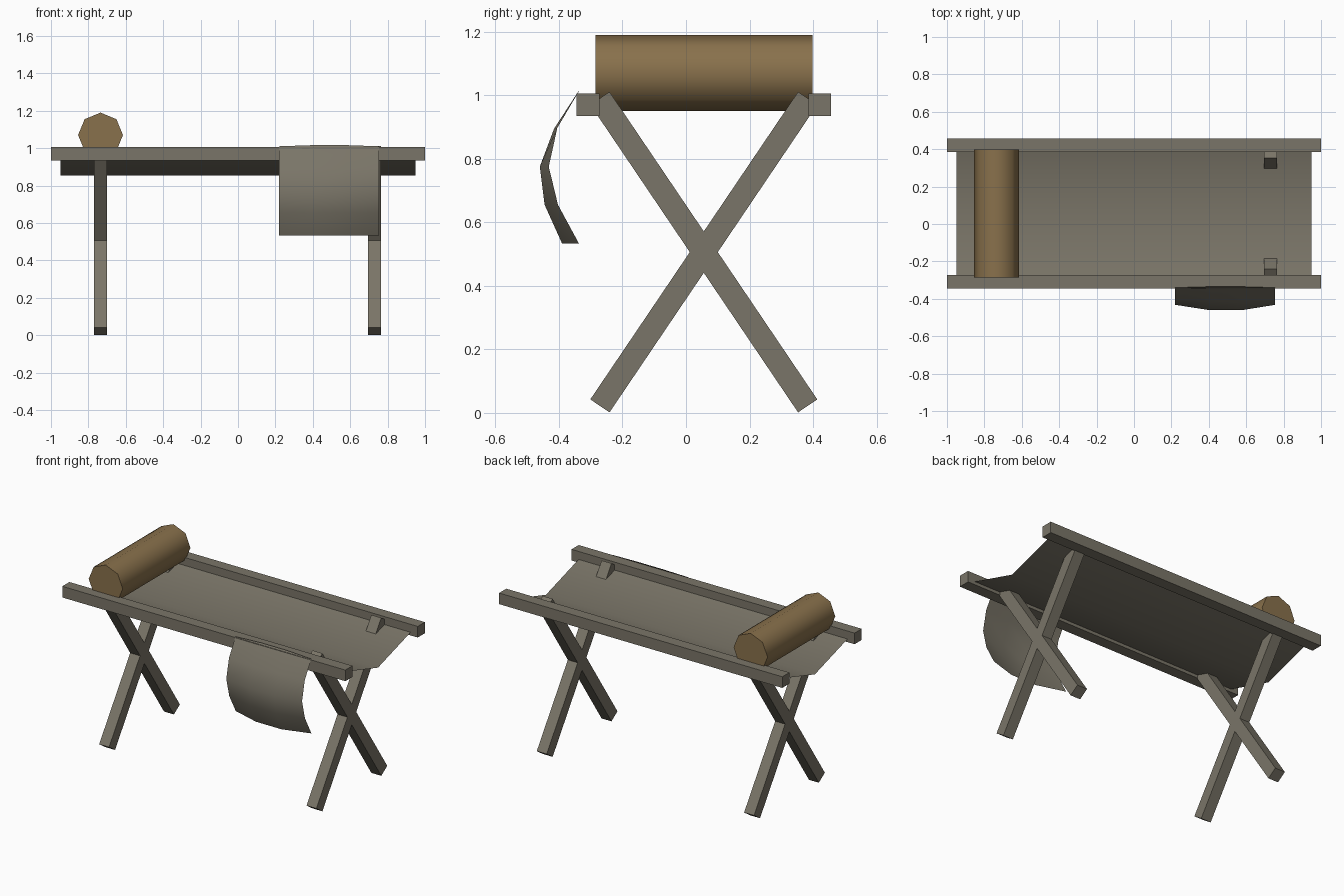
import bpy, math
from mathutils import Vector

if "Cube" in bpy.data.objects:
    bpy.data.objects.remove(bpy.data.objects["Cube"])

YC = 0.056  # cot centre line in y (the hanging blanket shifts it back)


def material(name, rgb):
    m = bpy.data.materials.new(name)
    m.diffuse_color = (*rgb, 1)
    m.use_nodes = True
    m.node_tree.nodes["Principled BSDF"].inputs["Base Color"].default_value = m.diffuse_color
    return m


GREY = material("weathered taupe", (0.195, 0.178, 0.138))
BROWN = material("bedroll brown", (0.250, 0.165, 0.072))


def make(name, verts, faces, mat, smooth=False):
    me = bpy.data.meshes.new(name)
    me.from_pydata(verts, [], faces)
    me.materials.append(mat)
    for p in me.polygons:
        p.use_smooth = smooth and len(p.vertices) == 4
    ob = bpy.data.objects.new(name, me)
    bpy.context.collection.objects.link(ob)
    return ob


def prism_x(name, yz, x0, x1, mat):
    """Extrude a counter-clockwise (y, z) outline along x."""
    n = len(yz)
    verts = [(x, y, z) for x in (x0, x1) for y, z in yz]
    faces = [tuple(reversed(range(n))), tuple(range(n, 2 * n))]
    faces += [(i, (i + 1) % n, n + (i + 1) % n, n + i) for i in range(n)]
    return make(name, verts, faces, mat)


def grid(name, rows, mat):
    """Smooth cloth sheet from equal-length rows of points."""
    w = len(rows[0])
    verts = [p for r in rows for p in r]
    faces = [(j * w + i, j * w + i + 1, (j + 1) * w + i + 1, (j + 1) * w + i)
             for j in range(len(rows) - 1) for i in range(w - 1)]
    return make(name, verts, faces, mat, True)


# side rails
for name, s in (("front_rail", -1), ("back_rail", 1)):
    c = YC + s * 0.365
    prism_x(name, [(c - .036, .935), (c + .036, .935), (c + .036, 1.006), (c - .036, 1.006)],
            -1, 1, GREY)

# crossed legs at each end
for end, x in (("left", -0.735), ("right", 0.73)):
    for tag, s in (("a", 1), ("b", -1)):
        lo = Vector((YC - s * 0.327, 0.022))
        hi = Vector((YC + s * 0.327, 0.990))
        d = (hi - lo).normalized()
        n = Vector((d.y, -d.x)) * 0.0365
        prism_x(f"{end}_leg_{tag}", [tuple(lo - n), tuple(lo + n), tuple(hi + n), tuple(hi - n)],
                x - 0.035, x + 0.035, GREY)

# sagging cloth bed
grid("cloth_bed", [[(-0.95, y, z), (0.95, y, z)] for y, z in
                   ((YC - .365, .966), (YC, .855), (YC + .365, .966))], GREY)

# rolled pillow, eight sided
ring = [(-0.735 + .12 * math.cos(k * math.pi / 4), 1.07 + .12 * math.sin(k * math.pi / 4))
        for k in range(8)]
pv = [(x, y, z) for y in (-0.285, 0.398) for x, z in ring]
pf = [tuple(range(8)), tuple(reversed(range(8, 16)))]
pf += [(i, i + 8, (i + 1) % 8 + 8, (i + 1) % 8) for i in range(8)]
make("rolled_pillow", pv, pf, BROWN, True)

# blanket hanging over the front rail, bulging in the middle
edge = [(-.337, .533), (-.403, .655), (-.432, .775), (-.405, .897), (-.340, 1.010)]
mid = [(-.390, .533), (-.445, .655), (-.460, .775), (-.415, .895), (-.335, 1.016)]
rows = [[(x, *p) for x, p in zip((.22, .40, .58, .755), (e, m, m, e))]
        for e, m in zip(edge, mid)]
grid("hanging_blanket", rows, GREY)
